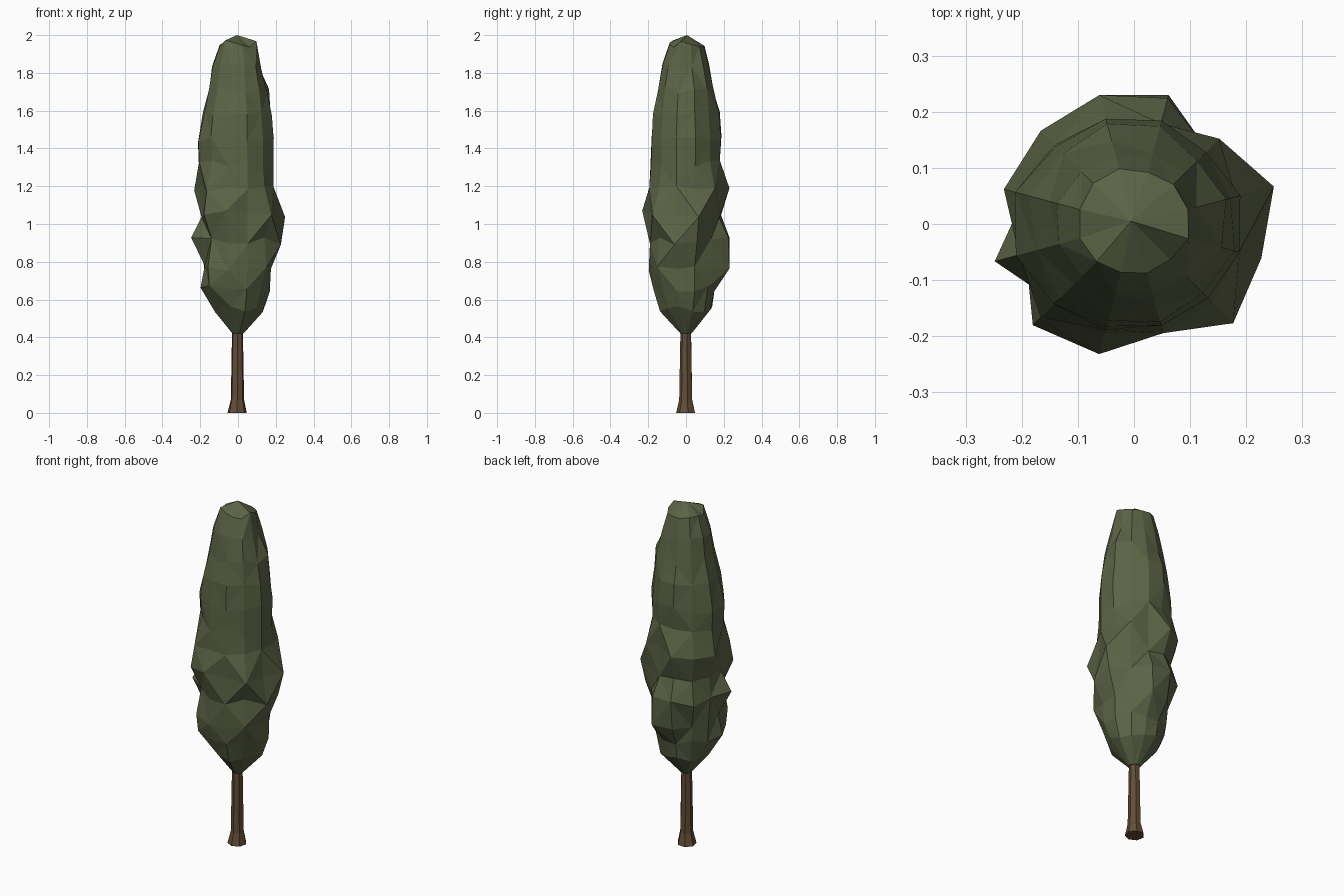
import bpy, bmesh, math, random

if "Cube" in bpy.data.objects:
    bpy.data.objects.remove(bpy.data.objects["Cube"])

random.seed(4)
SIDES = 12


def material(name, rgb):
    m = bpy.data.materials.new(name)
    m.diffuse_color = (*rgb, 1)
    m.use_nodes = True
    m.node_tree.nodes["Principled BSDF"].inputs["Base Color"].default_value = m.diffuse_color
    return m


def loft(name, rings, mat, apex=None):
    """Skin a stack of point rings, with alternating diagonals and closed ends."""
    bm = bmesh.new()
    vs = [[bm.verts.new(p) for p in ring] for ring in rings]
    n = len(rings[0])
    for k in range(len(vs) - 1):
        for i in range(n):
            j = (i + 1) % n
            a, b, c, d = vs[k][i], vs[k][j], vs[k + 1][j], vs[k + 1][i]
            tris = ((a, b, c), (a, c, d)) if (i + k) % 2 else ((a, b, d), (b, c, d))
            for t in tris:
                bm.faces.new(t)
    bm.faces.new(vs[0][::-1])
    if apex:
        top = bm.verts.new(apex)
        for i in range(n):
            bm.faces.new((vs[-1][i], vs[-1][(i + 1) % n], top))
    else:
        bm.faces.new(vs[-1])
    bmesh.ops.recalc_face_normals(bm, faces=bm.faces)
    me = bpy.data.meshes.new(name)
    bm.to_mesh(me)
    bm.free()
    me.materials.append(mat)
    ob = bpy.data.objects.new(name, me)
    bpy.context.collection.objects.link(ob)
    return ob


# Trunk: slim heptagonal post with a flared foot
trunk = []
for z, r, cx in ((0, 0.052, -0.005), (0.07, 0.036, -0.003), (0.46, 0.029, -0.003)):
    trunk.append([(cx + r * math.cos(i * math.tau / 7 + 0.2),
                   r * math.sin(i * math.tau / 7 + 0.2), z) for i in range(7)])
loft("trunk", trunk, material("bark", (0.125, 0.075, 0.038)))

# Crown profile: height, then reach to right (+x), back (+y), left (-x), front (-y)
profile = [
    (0.42, .030, .030, .030, .030),
    (0.55, .140, .140, .130, .140),
    (0.66, .170, .155, .180, .180),
    (0.77, .185, .180, .185, .200),
    (0.91, .200, .190, .195, .200),
    (1.05, .200, .185, .200, .200),
    (1.19, .190, .182, .200, .195),
    (1.32, .190, .180, .213, .183),
    (1.45, .190, .190, .215, .182),
    (1.59, .180, .180, .190, .178),
    (1.71, .160, .150, .160, .155),
    (1.83, .130, .130, .138, .130),
    (1.955, .098, .100, .100, .092),
]

# Leafy lumps and a dent: (ring, side) -> radius
lumps = {
    (5, 0): .258, (4, 11): .235, (4, 0): .228, (3, 2): .238, (4, 2): .232,
    (4, 3): .238, (3, 3): .215, (6, 3): .238, (4, 4): .232, (6, 4): .235,
    (6, 5): .240, (4, 6): .257, (2, 6): .205, (5, 7): .255, (6, 7): .235,
    (5, 8): .240, (3, 7): .225, (5, 10): .250, (3, 10): .215, (2, 7): .215,
    (6, 1): .215, (5, 4): .195, (5, 6): .200, (7, 8): .195, (10, 0): .170,
    (11, 0): .115,
}

crown = []
for k, (z, right, back, left, front) in enumerate(profile):
    ring = []
    for i in range(SIDES):
        a = math.tau * (i + 0.5) / SIDES
        c, s = math.cos(a), math.sin(a)
        r = (right if c > 0 else left) * c * c + (back if s > 0 else front) * s * s
        dz = 0
        if 0 < k:
            r *= random.uniform(0.95, 1.035)
            dz = random.uniform(-0.02, 0.02)
        r = lumps.get((k, i), r)
        ring.append((r * c, r * s, z + dz))
    crown.append(ring)
loft("crown", crown, material("leaves", (0.105, 0.125, 0.06)), apex=(-0.005, 0.005, 2.0))
